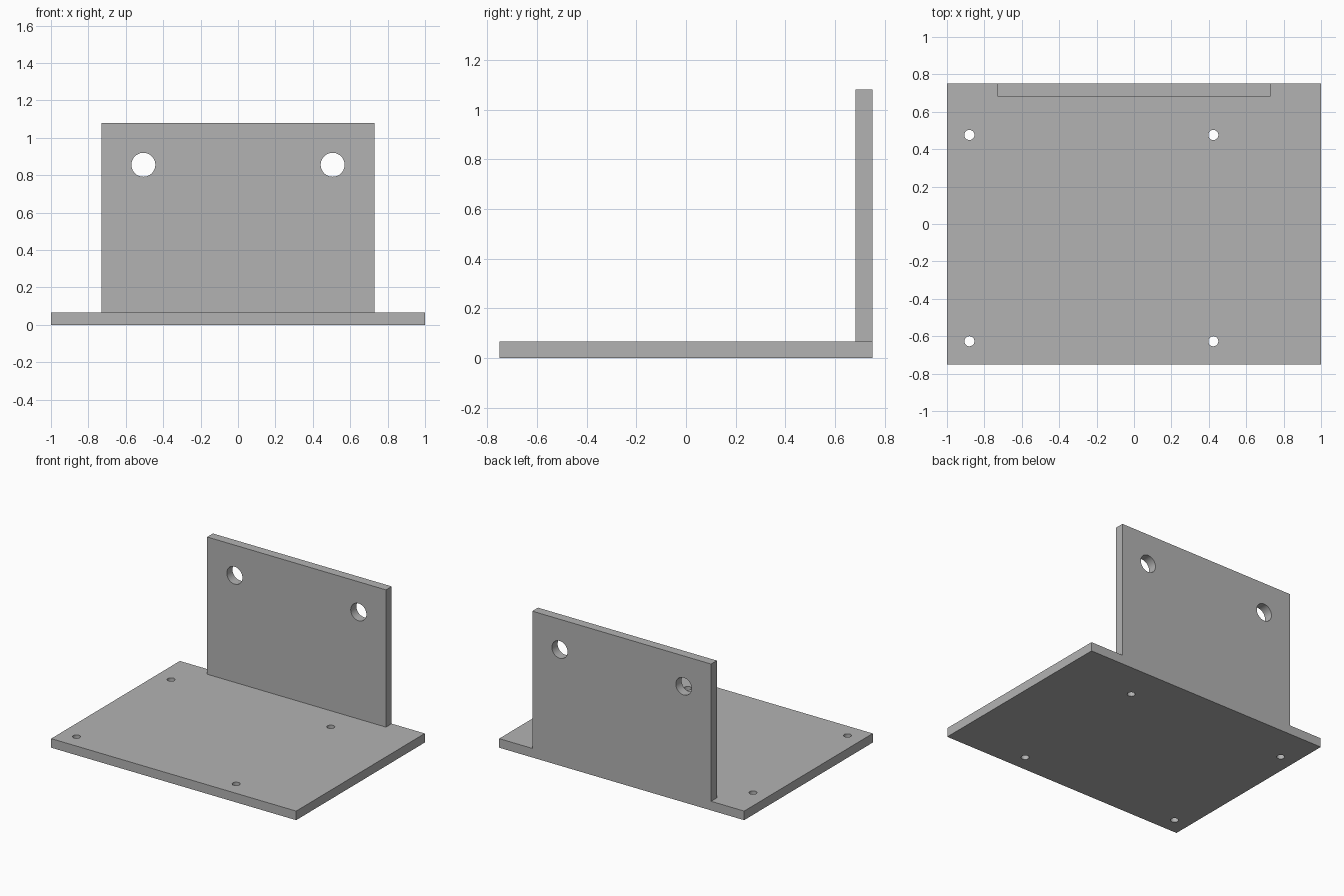
import bpy
import bmesh
import math
from mathutils import Matrix, Vector

if "Cube" in bpy.data.objects:
    bpy.data.objects.remove(bpy.data.objects["Cube"], do_unlink=True)

THICK = 0.067
WIDTH, DEPTH, HEIGHT = 2.0, 1.5, 1.08
UPRIGHT_HALF = 0.73

grey = bpy.data.materials.new("plain_grey")
grey.use_nodes = True
GREY = (0.45, 0.45, 0.45, 1)
grey.diffuse_color = GREY
grey.node_tree.nodes["Principled BSDF"].inputs["Base Color"].default_value = GREY


def add_object(name, bm):
    mesh = bpy.data.meshes.new(name)
    bm.to_mesh(mesh)
    bm.free()
    mesh.materials.append(grey)
    obj = bpy.data.objects.new(name, mesh)
    bpy.context.collection.objects.link(obj)
    return obj


def box(name, low, high):
    low, high = Vector(low), Vector(high)
    bm = bmesh.new()
    bmesh.ops.create_cube(bm, size=1, matrix=Matrix.Translation((low + high) / 2)
                          @ Matrix.Diagonal((*(high - low), 1)))
    return add_object(name, bm)


def drill(name, centre, radius, turn=0):
    bm = bmesh.new()
    bmesh.ops.create_cone(bm, cap_ends=True, segments=48, radius1=radius, radius2=radius,
                          depth=THICK * 3,
                          matrix=Matrix.Translation(centre) @ Matrix.Rotation(turn, 4, "X"))
    return add_object(name, bm)


def combine(target, tool, operation):
    mod = target.modifiers.new(operation.title(), "BOOLEAN")
    mod.operation, mod.solver, mod.object = operation, "EXACT", tool
    bpy.context.view_layer.objects.active = target
    bpy.ops.object.modifier_apply(modifier=mod.name)
    bpy.data.objects.remove(tool, do_unlink=True)


# Flat base plate, fused with the upright plate along its back edge
bracket = box("mounting_bracket", (-WIDTH / 2, -DEPTH / 2, 0), (WIDTH / 2, DEPTH / 2, THICK))
upright = box("upright_plate", (-UPRIGHT_HALF, DEPTH / 2 - THICK, THICK / 2),
              (UPRIGHT_HALF, DEPTH / 2, HEIGHT))
combine(bracket, upright, "UNION")

# Four small screw holes in the base
for x in (-0.88, 0.424):
    for y in (-0.627, 0.476):
        combine(bracket, drill("screw_hole", (x, y, THICK / 2), 0.027), "DIFFERENCE")

# Two large holes in the upright
for side in (-1, 1):
    centre = (side * 0.506, DEPTH / 2 - THICK / 2, 0.856)
    combine(bracket, drill("upright_hole", centre, 0.064, math.pi / 2), "DIFFERENCE")

# Smooth hole walls, crisp plate edges
bpy.ops.object.select_all(action="DESELECT")
bracket.select_set(True)
bpy.context.view_layer.objects.active = bracket
bpy.ops.object.shade_smooth_by_angle(angle=math.radians(30))
